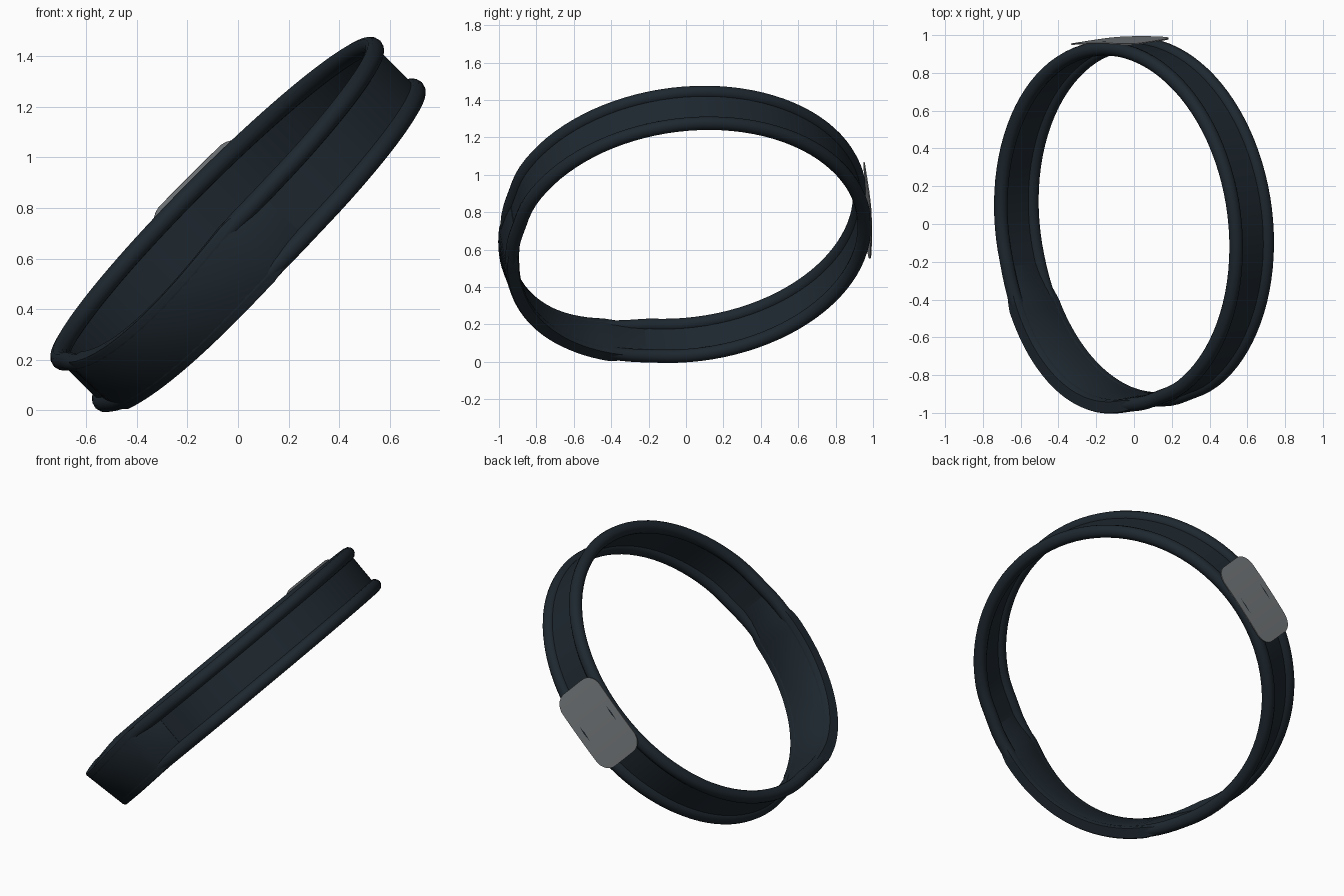
import bpy, bmesh, math
from mathutils import Vector, Matrix

if "Cube" in bpy.data.objects:
    bpy.data.objects.remove(bpy.data.objects["Cube"])

# Tilted ring frame: U and V lie in the ring plane, N is the ring axis
U = Vector((1, 0, 1)).normalized()
N = (Vector((-1, 0, 1)).normalized() - Vector((0, 0.11, 0))).normalized()
V = N.cross(U)
CENTRE = Vector((0, 0, 0.735))
FRAME = Matrix((U, V, N)).transposed().to_4x4()
FRAME.translation = CENTRE
A, B = 0.875, 0.947          # half axes of the band's middle line
RIM = 0.037                  # radius of the rolled rims
RIM_Z = 0.117


def material(name, rgb):
    m = bpy.data.materials.new(name)
    m.diffuse_color = (*rgb, 1)
    m.use_nodes = True
    m.node_tree.nodes["Principled BSDF"].inputs["Base Color"].default_value = m.diffuse_color
    return m


navy = material("dark_slate", (0.013, 0.021, 0.029))
grey = material("plate_grey", (0.195, 0.21, 0.22))


def path_point(deg, off, z):
    """Point beside the oval middle line; the strap end twists outward."""
    t = math.radians(deg)
    p = z / 0.15
    w = math.cos(math.pi / 2 * max(-1, min(1, (deg + 129) / 40))) ** 1.3
    off += w * (0.06 + 0.03 * p) - 0.01 * math.exp(-((deg + 76) / 7) ** 2)
    z -= w * (0.03 + 0.015 * p)
    n = Vector((math.cos(t) / A, math.sin(t) / B, 0)).normalized()
    return Vector((A * math.cos(t), B * math.sin(t), z)) + n * off


def finish(name, bm, mat):
    bmesh.ops.recalc_face_normals(bm, faces=bm.faces)
    bmesh.ops.transform(bm, matrix=FRAME, verts=bm.verts)
    me = bpy.data.meshes.new(name)
    bm.to_mesh(me)
    bm.free()
    me.materials.append(mat)
    ob = bpy.data.objects.new(name, me)
    bpy.context.collection.objects.link(ob)
    bpy.context.view_layer.objects.active = ob
    ob.select_set(True)
    bpy.ops.object.shade_smooth_by_angle(angle=math.radians(40))
    ob.select_set(False)
    return ob


def sweep(name, profile, start, end, steps, mat):
    """Sweep a closed section around the oval; profile(f) gives (offset, z)."""
    closed = end - start >= 360
    bm = bmesh.new()
    rings = []
    for i in range(steps if closed else steps + 1):
        f = i / steps
        deg = start + (end - start) * f
        rings.append([bm.verts.new(path_point(deg, o, z)) for o, z in profile(f)])
    pairs = list(zip(rings, rings[1:]))
    if closed:
        pairs.append((rings[-1], rings[0]))
    for a, b in pairs:
        for j in range(len(a)):
            k = (j + 1) % len(a)
            bm.faces.new((a[j], a[k], b[k], b[j]))
    if not closed:
        bm.faces.new(rings[0])
        bm.faces.new(rings[-1])
    return finish(name, bm, mat)


# Thin band wall
sweep("band_wall", lambda f: [(-0.008, -0.12), (0.006, -0.12),
                              (0.006, 0.12), (-0.008, 0.12)], -180, 180, 96, navy)

# Rolled rims on both edges
for label, side in (("upper_rim", 1), ("lower_rim", -1)):
    circle = [(RIM * math.cos(k * math.tau / 12),
               side * RIM_Z + RIM * math.sin(k * math.tau / 12)) for k in range(12)]
    sweep(label, lambda f, c=circle: c, -180, 180, 96, navy)


# Overlapping strap end, full width, thinning at both ends
def strap(f):
    s = min(1, math.sin(math.pi * f) * 2.2)
    h = 0.008 + 0.028 * s
    w = 0.122 + 0.032 * s
    return [(-h, -w + 0.012), (-h + 0.006, -w), (h - 0.006, -w), (h, -w + 0.012),
            (h, w - 0.012), (h - 0.006, w), (-h + 0.006, w), (-h, w - 0.012)]


sweep("strap_overlap", strap, -167, -80, 32, navy)

# Gently curved rounded plate at the back, just touching the rims
HL, HW, R, T = 0.25, 0.165, 0.085, 0.006
bm = bmesh.new()
layers = []
COLS = 24
for depth in (0, -T):
    rows = []
    for i in range(COLS + 1):
        x = -HL * math.cos(math.pi * i / COLS)
        over = max(0, abs(x) - (HL - R))
        w = HW - R + math.sqrt(max(0, R * R - over * over))
        y = B + RIM - 0.0015 - 0.008 * (x / HL) ** 2 + depth
        rows.append([bm.verts.new((x, y, s * w)) for s in (-1, 1)])
    for a, b in zip(rows, rows[1:]):
        bm.faces.new((a[0], a[1], b[1], b[0]))
    layers.append(rows)
outline = [[r[0] for r in rows] + [r[1] for r in reversed(rows)] for rows in layers]
for j in range(len(outline[0])):
    k = (j + 1) % len(outline[0])
    bm.faces.new((outline[0][j], outline[0][k], outline[1][k], outline[1][j]))
finish("back_plate", bm, grey)
